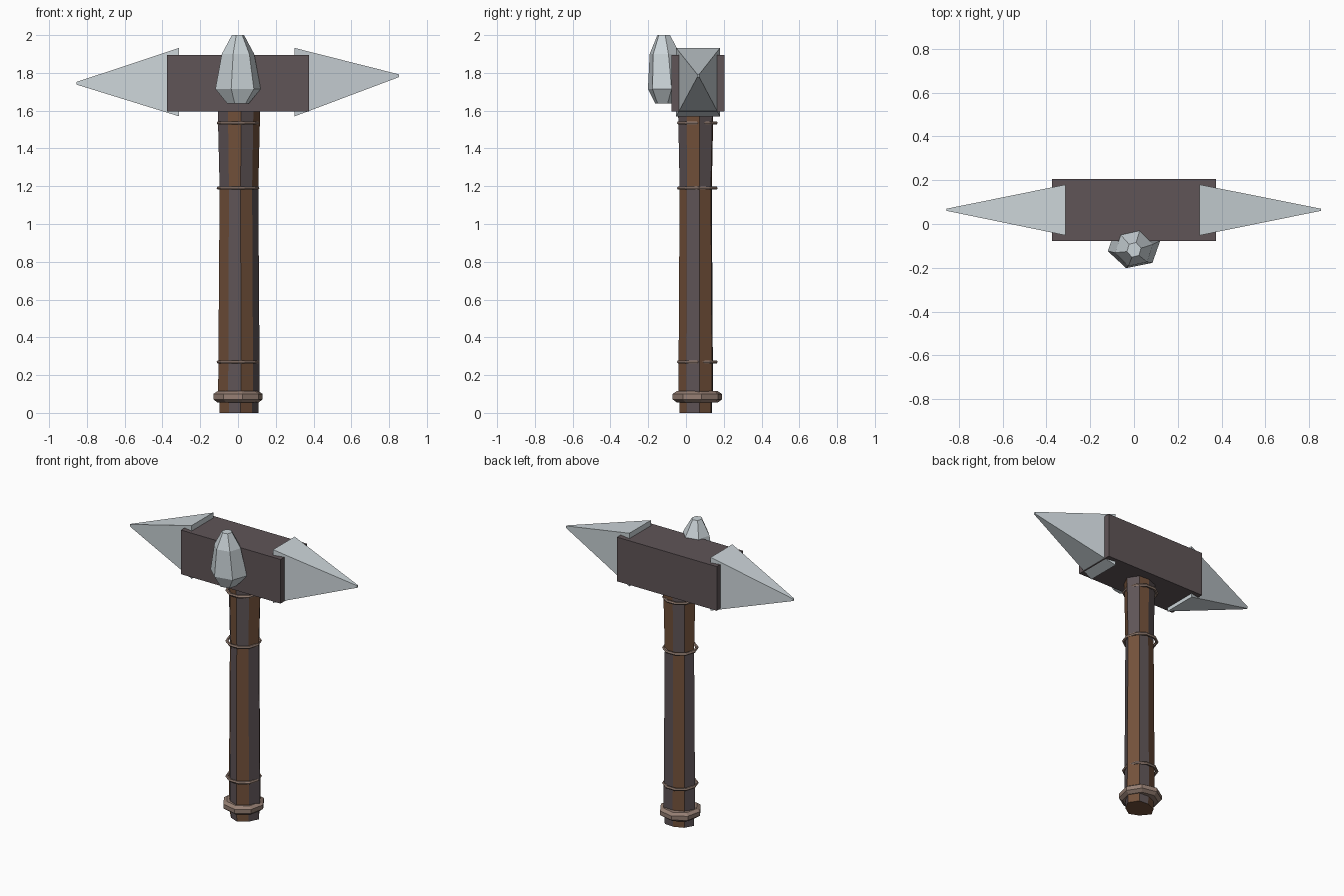
import bpy, bmesh
from math import cos, sin, pi, radians

if "Cube" in bpy.data.objects:
    bpy.data.objects.remove(bpy.data.objects["Cube"])


def material(name, rgb):
    m = bpy.data.materials.new(name)
    m.diffuse_color = (*rgb, 1)
    m.use_nodes = True
    m.node_tree.nodes["Principled BSDF"].inputs["Base Color"].default_value = m.diffuse_color
    return m


STEEL = material("steel", (0.60, 0.66, 0.69))
DARK = material("dark_iron", (0.115, 0.09, 0.095))
WOOD = material("wood", (0.17, 0.082, 0.043))
BAND = material("band", (0.30, 0.21, 0.17))


def finish(name, bm, mats):
    bmesh.ops.recalc_face_normals(bm, faces=bm.faces)
    me = bpy.data.meshes.new(name)
    bm.to_mesh(me)
    bm.free()
    for m in mats:
        me.materials.append(m)
    ob = bpy.data.objects.new(name, me)
    bpy.context.collection.objects.link(ob)
    return ob


def loft(name, rings, mats, pick=lambda row, side: 0):
    """Skin a stack of equal-count rings and cap both ends."""
    bm = bmesh.new()
    vs = [[bm.verts.new(p) for p in r] for r in rings]
    n = len(vs[0])
    for r in range(len(vs) - 1):
        for i in range(n):
            j = (i + 1) % n
            f = bm.faces.new((vs[r][i], vs[r][j], vs[r + 1][j], vs[r + 1][i]))
            f.material_index = pick(r, i)
    bm.faces.new(vs[0][::-1])
    bm.faces.new(vs[-1])
    return finish(name, bm, mats)


def ring(cx, cy, z, rx, ry, n, turn=0.0):
    return [(cx + rx * cos(turn + 2 * pi * i / n),
             cy + ry * sin(turn + 2 * pi * i / n), z) for i in range(n)]


def rect(x, y0, y1, z0, z1):
    return [(x, y0, z0), (x, y1, z0), (x, y1, z1), (x, y0, z1)]


# Handle: uneven octagon, wood and iron strips swapping at the upper band
section = [(0.015, -0.04), (0.08, 0.003), (0.115, 0.072), (0.072, 0.138),
           (0.0, 0.143), (-0.07, 0.115), (-0.105, 0.052), (-0.052, -0.012)]
CX, CY = 0.005, 0.052
levels = [(0, 0.93), (0.06, 0.94), (0.12, 1.0), (0.27, 0.99),
          (1.19, 0.93), (1.6, 1.02), (1.64, 1.02)]
rings = [[(CX + (x - CX) * s, CY + (y - CY) * s, z) for x, y in section]
         for z, s in levels]
loft("handle", rings, [WOOD, DARK],
     lambda row, side: (side + (row >= 4)) % 2)

# Pommel collar
loft("pommel_collar",
     [ring(0, 0.06, z, r, r, 8, radians(10)) for z, r in
      [(0.055, 0.11), (0.072, 0.133), (0.1, 0.133), (0.115, 0.11)]], [BAND])


# Thin bands round the handle
def band(name, z, r=0.103, tube=0.01, n=10, m=6):
    bm = bmesh.new()
    loops = []
    for i in range(n):
        a = 2 * pi * i / n
        loops.append([bm.verts.new(
            ((r + tube * cos(2 * pi * k / m)) * cos(a),
             0.06 + (r + tube * cos(2 * pi * k / m)) * sin(a),
             z + tube * sin(2 * pi * k / m))) for k in range(m)])
    for i in range(n):
        p, q = loops[i], loops[(i + 1) % n]
        for k in range(m):
            l = (k + 1) % m
            bm.faces.new((p[k], q[k], q[l], p[l]))
    return finish(name, bm, [BAND])


for name, z in [("lower_band", 0.27), ("middle_band", 1.19), ("upper_band", 1.535)]:
    band(name, z)

# Hammer head block
loft("head_block", [rect(x, -0.078, 0.205, 1.595, 1.895) for x in (-0.375, 0.375)],
     [DARK])

# Pyramid spikes at both ends, tips slightly blunted
for name, base, tip, z in [("left_spike", -0.312, -0.855, 1.745),
                           ("right_spike", 0.3, 0.853, 1.785)]:
    loft(name, [rect(base, -0.052, 0.18, 1.57, 1.932),
                rect(tip, 0.06, 0.07, z - 0.007, z + 0.007)], [STEEL])

# Faceted stud on the front of the head
loft("front_stud",
     [ring(0, y, z, rx, ry, 6, radians(13)) for y, z, rx, ry in
      [(-0.11, 1.637, 0.058, 0.055), (-0.1, 1.715, 0.123, 0.106),
       (-0.112, 1.9, 0.088, 0.084), (-0.118, 2.0, 0.033, 0.035)]], [STEEL])
